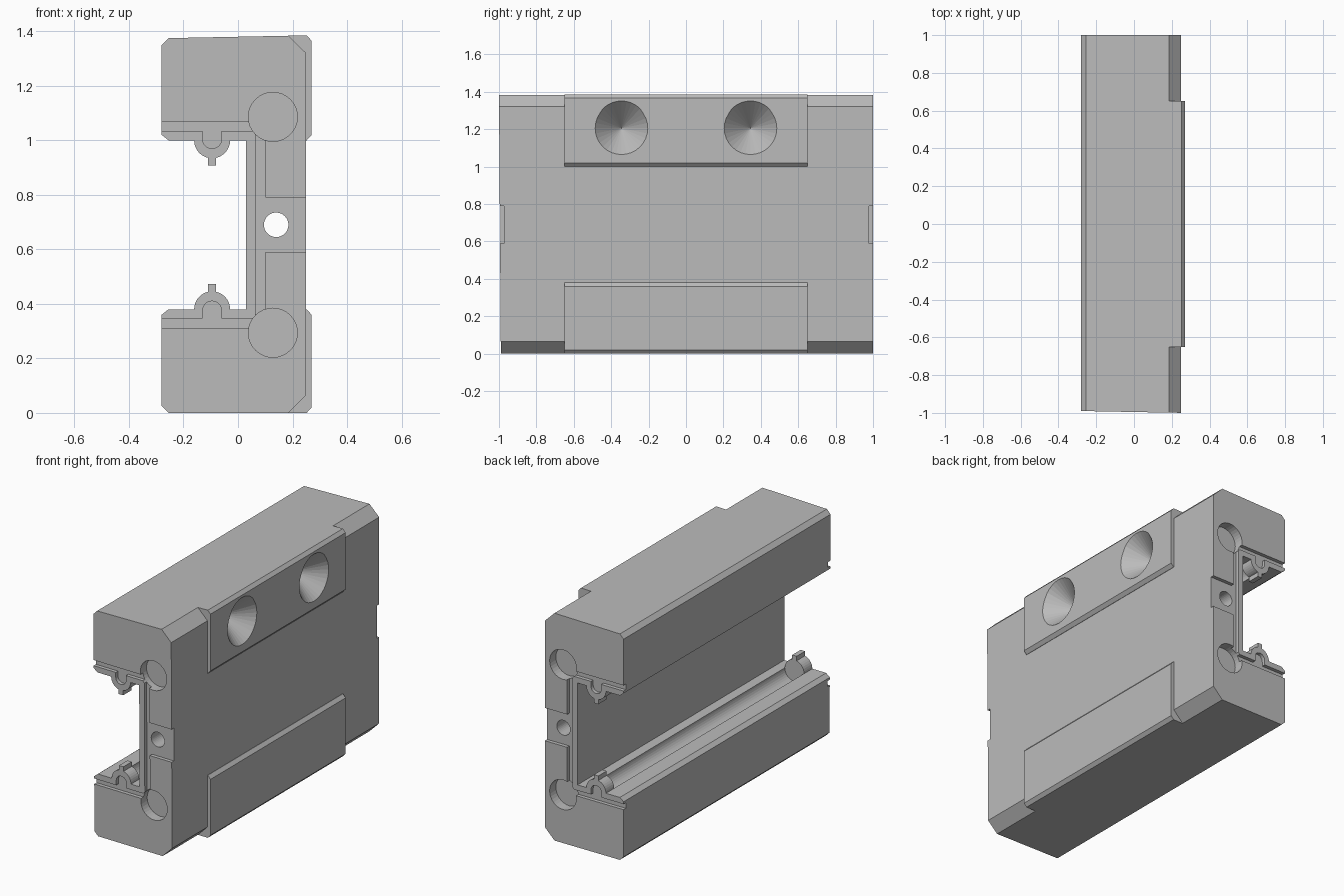
import bpy, bmesh, math
from mathutils import Matrix

cube = bpy.data.objects.get("Cube")
if cube:
    bpy.data.objects.remove(cube, do_unlink=True)

MID, DEPTH = 0.69, 0.022      # mid height of the carriage, end recess depth

steel = bpy.data.materials.new("satin_grey")
steel.use_nodes = True
grey = (0.5, 0.5, 0.5, 1)
steel.diffuse_color = grey
steel.node_tree.nodes["Principled BSDF"].inputs["Base Color"].default_value = grey


def make(name, bm):
    bmesh.ops.recalc_face_normals(bm, faces=bm.faces)
    mesh = bpy.data.meshes.new(name)
    bm.to_mesh(mesh)
    bm.free()
    mesh.materials.append(steel)
    ob = bpy.data.objects.new(name, mesh)
    bpy.context.collection.objects.link(ob)
    return ob


def prism(name, pts, y0, y1):
    """Extrude an xz outline along y."""
    bm = bmesh.new()
    face = bm.faces.new([bm.verts.new((x, y0, z)) for x, z in pts])
    ext = bmesh.ops.extrude_face_region(bm, geom=[face])
    for v in ext["geom"]:
        if isinstance(v, bmesh.types.BMVert):
            v.co.y = y1
    return make(name, bm)


def rect(x0, x1, z0, z1):
    return [(x0, z0), (x1, z0), (x1, z1), (x0, z1)]


def circle(x, z, r, n=32):
    return [(x + r * math.cos(math.tau * i / n), z + r * math.sin(math.tau * i / n))
            for i in range(n)]


def flip(pts, side):
    """Side 1 keeps the upper jaw outline, side -1 mirrors it to the lower jaw."""
    return [(x, MID + side * (z - MID)) for x, z in pts]


def combine(target, tool, operation):
    mod = target.modifiers.new("combine", 'BOOLEAN')
    mod.operation, mod.solver, mod.object = operation, 'EXACT', tool
    bpy.context.view_layer.objects.active = target
    bpy.ops.object.modifier_apply(modifier=mod.name)
    bpy.data.objects.remove(tool, do_unlink=True)


def add(tool):
    combine(body, tool, 'UNION')


def cut(tool):
    combine(body, tool, 'DIFFERENCE')


# C-shaped carriage body
upper = [(0.25, 1.315), (0.185, 1.38), (-0.255, 1.38), (-0.28, 1.355),
         (-0.28, 1.02), (-0.255, 1.0), (0.03, 1.0)]
body = prism("carriage_body", upper + flip(upper, -1)[::-1], -1, 1)

pad = [(0.15, 1.38), (0.252, 1.38), (0.27, 1.36), (0.27, 1.02), (0.252, 1.0), (0.15, 1.0)]
for side in (1, -1):
    # Raised mounting pads with countersunk holes
    add(prism("mounting_pad", flip(pad, side), -0.65, 0.65))
    for y in (-0.345, 0.345):
        bm = bmesh.new()
        bmesh.ops.create_cone(bm, cap_ends=True, segments=32, radius1=0, radius2=0.15, depth=0.16)
        bm.transform(Matrix.Translation((0.2, y, MID + side * 0.515))
                     @ Matrix.Rotation(math.pi / 2, 4, 'Y'))
        cut(make("countersink", bm))
    # Raceway groove along the jaw
    cut(prism("raceway", flip(circle(-0.095, 1.0, 0.065), side), -0.94, 0.94))
    for end in (-1, 1):
        # Seal lobe and its small tab
        add(prism("seal_lobe", flip(circle(-0.095, 1.0, 0.066), side), end, end * 0.92))
        add(prism("seal_tab", flip(rect(-0.11, -0.08, 0.908, 0.96), side), end, end * 0.92))

# Recesses at both ends
for end in (-1, 1):
    outer, floor = end * 1.1, end * (1 - DEPTH)
    channel = [(-0.3, 1.034), (0.065, 1.034), (0.065, MID), (0.1, MID), (0.1, 1.068), (-0.3, 1.068)]
    for side in (1, -1):
        cut(prism("seal_channel", flip(channel, side), outer, floor))
        arch = [(-0.095 + 0.035 * math.cos(a), 1.005 + 0.035 * math.sin(a))
                for a in [math.pi * (1 + i / 12) for i in range(13)]]
        arch += [(-0.06, 1.05), (-0.13, 1.05)]
        cut(prism("seal_arch", flip(arch, side), outer, floor))
        cut(prism("ball_return", flip(circle(0.128, 1.086, 0.09), side), outer, end * 0.94))
    cut(prism("centre_band", rect(0.065, 0.3, 0.59, 0.79), outer, floor))

# Lubrication bore
cut(prism("lubrication_bore", circle(0.14, MID, 0.045), -1.2, 1.2))

# Slight taper of the front end and top face
for v in body.data.vertices:
    x, y, z = v.co
    if y < -0.9:
        v.co.y += 0.01 * (1 - z / 1.38) + 0.01 * (0.25 - x) / 0.53
    if z > 1.3:
        v.co.z += 0.005 * x / 0.25
